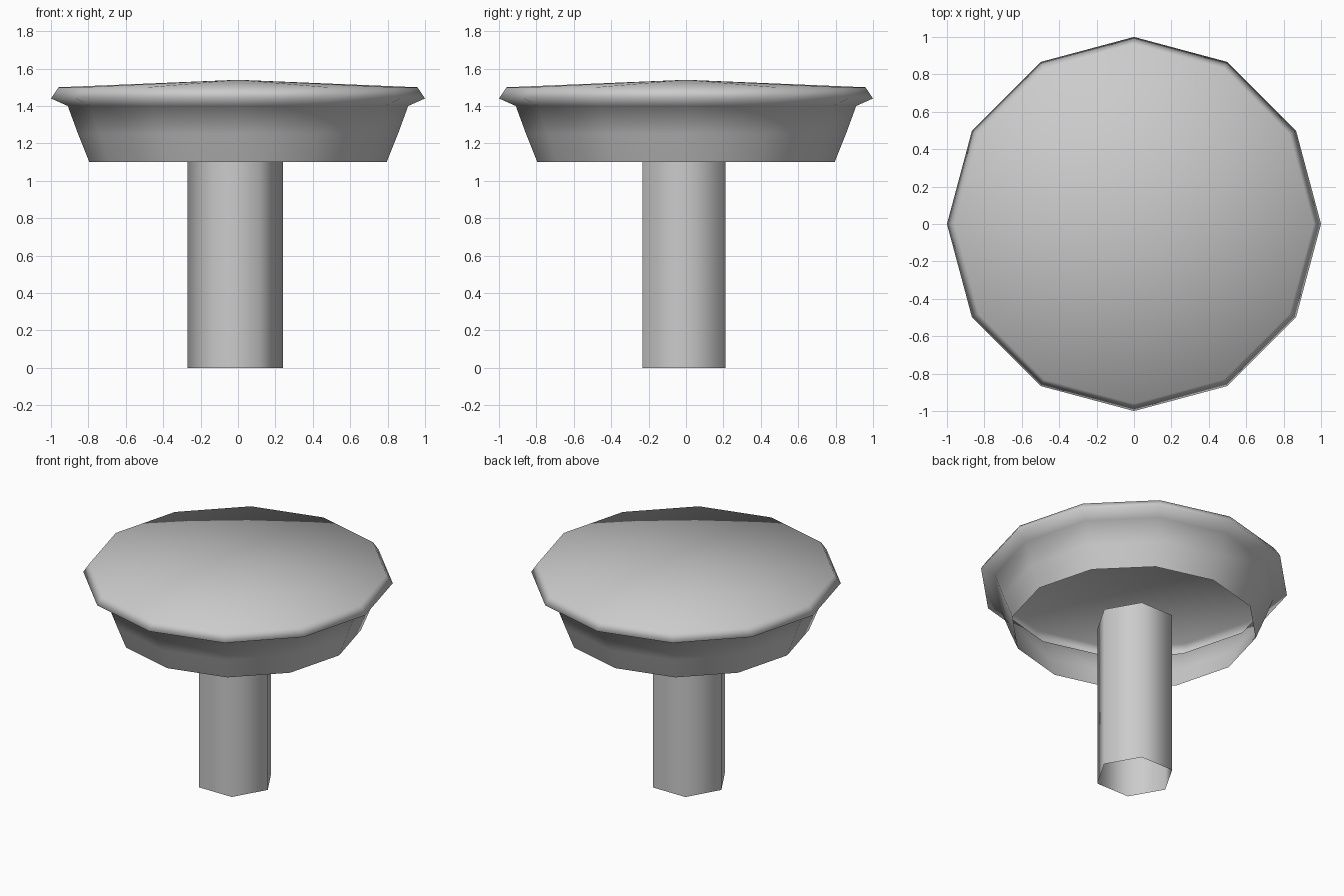
import bpy
import bmesh
from math import cos, sin, tau

cube = bpy.data.objects.get("Cube")
if cube:
    bpy.data.objects.remove(cube, do_unlink=True)

# One plain grey for the whole stool
grey = bpy.data.materials.new("plain grey")
grey.use_nodes = True
grey.diffuse_color = (0.6, 0.6, 0.6, 1)
grey.node_tree.nodes["Principled BSDF"].inputs["Base Color"].default_value = (0.6, 0.6, 0.6, 1)


def lathe(name, profile, sides, centre=(0, 0), peak=None):
    """Smooth open shell through (radius, height) rings, closed by a shallow peak if given."""
    bm = bmesh.new()
    cx, cy = centre
    rings = [[bm.verts.new((cx + r * cos(tau * i / sides), cy + r * sin(tau * i / sides), z))
              for i in range(sides)] for r, z in profile]
    for low, high in zip(rings, rings[1:]):
        for i in range(sides):
            j = (i + 1) % sides
            bm.faces.new((low[i], low[j], high[j], high[i]))
    if peak is not None:
        tip = bm.verts.new((cx, cy, peak))
        for i in range(sides):
            bm.faces.new((rings[-1][i], rings[-1][(i + 1) % sides], tip))
    for face in bm.faces:
        face.smooth = True
    mesh = bpy.data.meshes.new(name)
    bm.to_mesh(mesh)
    bm.free()
    mesh.materials.append(grey)
    obj = bpy.data.objects.new(name, mesh)
    bpy.context.collection.objects.link(obj)
    return obj


# Hollow seat: tapered skirt, flared rim and a shallow top
lathe("seat", [(0.795, 1.1), (0.855, 1.25), (0.91, 1.4), (1.0, 1.44), (0.96, 1.5)], 12, peak=1.54)

# Six-sided open tube that carries the seat
lathe("stem", [(0.256, 0), (0.256, 1.15)], 6, centre=(-0.015, -0.01))
